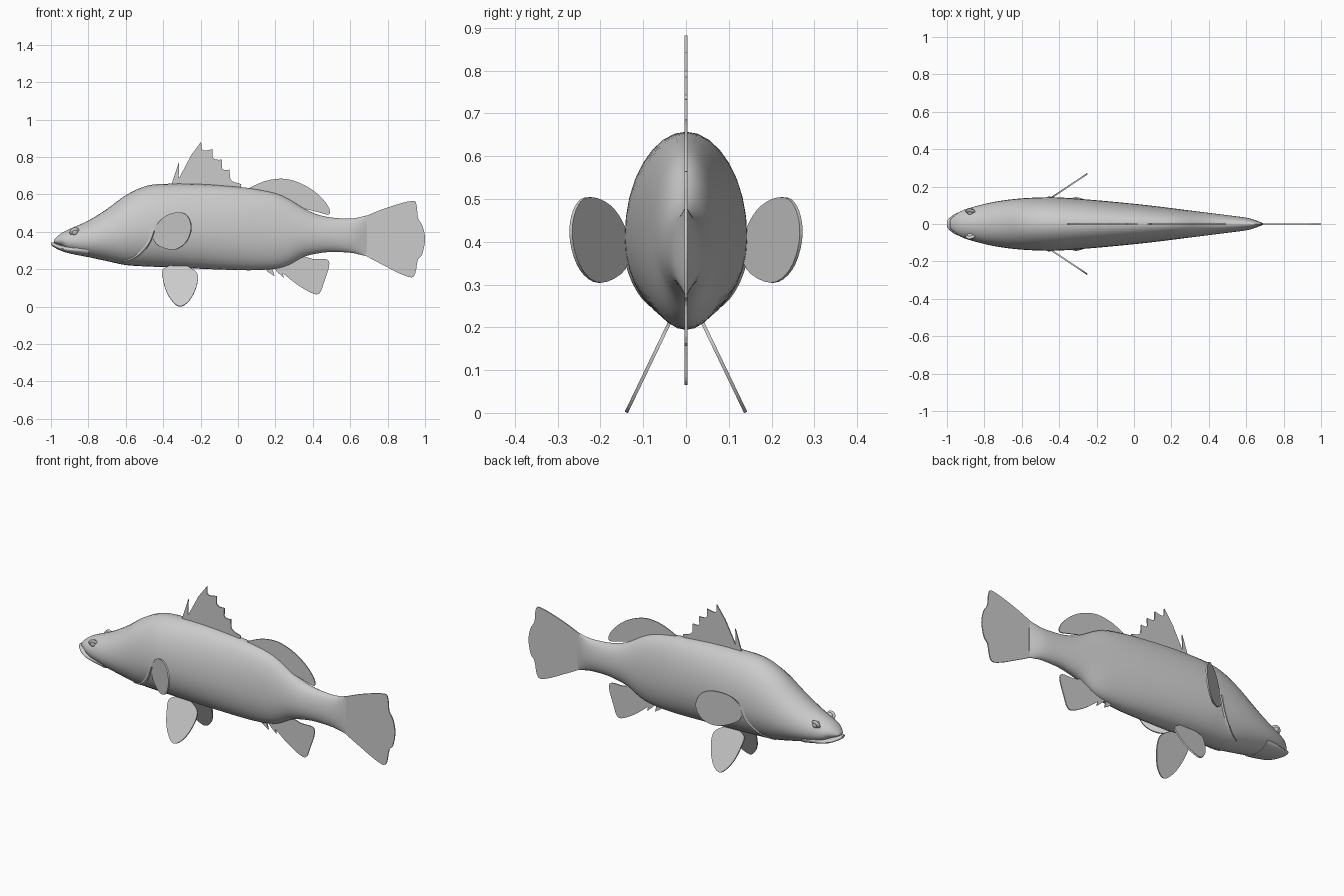
import bpy, bmesh, math
from mathutils import Vector

cube = bpy.data.objects.get("Cube")
if cube:
    bpy.data.objects.remove(cube, do_unlink=True)

grey = bpy.data.materials.new("plain_grey")
grey.use_nodes = True
colour = (0.6, 0.6, 0.6, 1)
grey.diffuse_color = colour
grey.node_tree.nodes["Principled BSDF"].inputs["Base Color"].default_value = colour


def finish(name, bm, smooth_angle=None):
    """Turn a bmesh into a named, coloured object."""
    bmesh.ops.recalc_face_normals(bm, faces=bm.faces[:])
    mesh = bpy.data.meshes.new(name)
    bm.to_mesh(mesh)
    bm.free()
    mesh.materials.append(grey)
    obj = bpy.data.objects.new(name, mesh)
    bpy.context.collection.objects.link(obj)
    if smooth_angle:
        bpy.ops.object.select_all(action='DESELECT')
        obj.select_set(True)
        bpy.context.view_layer.objects.active = obj
        bpy.ops.object.shade_smooth_by_angle(angle=math.radians(smooth_angle))
    return obj


def spline(points, steps, closed=False):
    """Smooth curve through the points (any dimension)."""
    n = len(points)
    pick = (lambda i: points[i % n]) if closed else (lambda i: points[max(0, min(n - 1, i))])
    out = []
    for i in range(n if closed else n - 1):
        a, b, c, d = (Vector(pick(i + k)) for k in (-1, 0, 1, 2))
        for s in range(steps):
            t = s / steps
            out.append(b + (c - a) * (t / 2) + (a * 2 - b * 5 + c * 4 - d) * (t * t / 2)
                       + (b * 3 - a - c * 3 + d) * (t ** 3 / 2))
    if not closed:
        out.append(Vector(points[-1]))
    return out


def section(station, angle):
    """Point on an oval section; station = x, top, bottom, half width."""
    x, top, bottom, width = station
    mid = bottom + (top - bottom) * 0.45
    s = math.sin(angle)
    return Vector((x, width * math.cos(angle), mid + s * ((top - mid) if s > 0 else (mid - bottom))))


def loft(name, stations, sides=32):
    bm = bmesh.new()
    rings = [[bm.verts.new(section(st, math.tau * i / sides)) for i in range(sides)]
             for st in stations]
    for a, b in zip(rings, rings[1:]):
        for i in range(sides):
            j = (i + 1) % sides
            bm.faces.new((a[i], a[j], b[j], b[i]))
    bm.faces.new(rings[0])
    bm.faces.new(rings[-1])
    return finish(name, bm, 50)


def fin(name, outline, place=lambda x, z: (x, 0, z), thickness=0.006):
    """Thin plate from an x, z outline."""
    bm = bmesh.new()
    bm.faces.new([bm.verts.new(place(p[0], p[1])) for p in outline])
    obj = finish(name, bm)
    mod = obj.modifiers.new("thickness", 'SOLIDIFY')
    mod.thickness = thickness
    mod.offset = 0
    return obj


# Body: x, top, bottom, half width
BODY = spline([
    (-.985, .355, .342, .018), (-.97, .372, .334, .036), (-.94, .395, .32, .06),
    (-.9, .415, .292, .079), (-.8, .46, .265, .107), (-.7, .522, .243, .126),
    (-.6, .595, .222, .137), (-.5, .642, .215, .142), (-.4, .656, .211, .142),
    (-.2, .655, .202, .127), (0, .64, .195, .108), (.1, .627, .195, .097),
    (.2, .606, .202, .085), (.27, .576, .222, .076), (.35, .527, .265, .066),
    (.42, .494, .283, .057), (.5, .476, .292, .047), (.6, .47, .288, .034),
    (.65, .478, .278, .02), (.69, .488, .268, .004)], 4)
loft("body", BODY)

# Lower jaw sticks out a little past the upper lip
loft("lower_jaw", spline([
    (-1, .342, .33, .014), (-.985, .342, .318, .034), (-.95, .33, .3, .057),
    (-.9, .33, .284, .073), (-.8, .35, .264, .09)], 4), 24)


def skin(x, z):
    """Half width of the body at x, z."""
    a, b = next((a, b) for a, b in zip(BODY, BODY[1:]) if a[0] <= x <= b[0])
    _, top, bottom, width = a.lerp(b, (x - a[0]) / (b[0] - a[0]))
    mid = bottom + (top - bottom) * 0.45
    r = (z - mid) / ((top - mid) if z > mid else (mid - bottom))
    return width * math.sqrt(max(0, 1 - r * r))


# Fins on the centre line
fin("tail_fin", spline([
    (.62, .45), (.68, .482), (.8, .53), (.93, .565), (.955, .54), (.962, .475), (.987, .43),
    (1, .36), (.985, .28), (.962, .25), (.94, .162), (.88, .17), (.78, .22), (.68, .273),
    (.62, .31)], 4, True))
fin("rear_dorsal_fin", spline([
    (.04, .61), (.08, .643), (.16, .675), (.25, .683), (.34, .657), (.42, .607), (.48, .54),
    (.487, .493), (.42, .507), (.33, .53), (.2, .57)], 4, True))
fin("anal_fin", spline([
    (.19, .22), (.25, .17), (.32, .115), (.4, .07), (.437, .073), (.46, .13), (.487, .215),
    (.475, .252), (.4, .255), (.33, .27), (.25, .24)], 4, True))
fin("dorsal_spike", [(-.36, .64), (-.34, .7), (-.315, .775), (-.317, .7), (-.31, .64)])

# Spiny dorsal fin: webbing sags between the spine tips
tips = [(-.197, .882), (-.135, .842), (-.085, .785), (-.045, .732), (.018, .655)]
edge = [(-.34, .64), (-.3, .715), (-.25, .81)]
for a, b in zip(tips, tips[1:]):
    for k in range(6):
        t = k / 6
        sag = 0.035 * math.sin(math.pi * math.sqrt(t))
        edge.append((a[0] + (b[0] - a[0]) * t - sag / 4, a[1] + (b[1] - a[1]) * t - sag))
fin("spiny_dorsal_fin", edge + [tips[-1], (.01, .61)])

# Short spines ahead of the anal fin
for i in range(2):
    x = .13 + i * .05
    fin("anal_spine", [(x, .22), (x + .03, .185), (x + .065, .163 - i * .01), (x + .05, .22)])

# Paired parts
pectoral = spline([(-.45, .4), (-.41, .465), (-.35, .499), (-.29, .5), (-.256, .46),
                   (-.252, .4), (-.285, .335), (-.35, .304), (-.435, .335)], 4, True)
pelvic = spline([(-.4, .2), (-.4, .14), (-.378, .07), (-.34, .017), (-.305, .001),
                 (-.262, .03), (-.23, .085), (-.214, .15), (-.23, .19), (-.31, .225)], 4, True)
for side, word in ((-1, "right"), (1, "left")):
    # the fish swims toward -x, its flanks face -y and +y
    fin("pectoral_fin_" + word, pectoral,
        lambda x, z: (x, side * (.135 + (x + .45) * .67), z), 0.008)
    fin("pelvic_fin_" + word, pelvic,
        lambda x, z: (x, side * (.14 - z * .48), z), 0.008)

    # Eye: socket rim and ball
    ex, ez = -.873, .398
    ey = skin(ex, ez)
    for name, radius, depth in (("eye_rim_", .028, .012), ("eye_", .019, .02)):
        bm = bmesh.new()
        bmesh.ops.create_uvsphere(bm, u_segments=20, v_segments=10, radius=radius)
        ball = finish(name + word, bm, 60)
        ball.scale = (1, depth / radius, 1)
        ball.rotation_euler = (-side * .5, 0, side * -.25)
        ball.location = (ex, side * (ey - .003), ez)

    # Gill cover edge: slim ridge lying on the skin
    bm = bmesh.new()
    rows = []
    for x, z in spline([(-.45, .41), (-.475, .345), (-.52, .29), (-.57, .255), (-.62, .242)], 5):
        y = skin(x, z)
        rows.append([bm.verts.new((x + dx, side * (y + dy), z - dx))
                     for dx, dy in ((-.02, -.003), (.002, .005), (.008, -.006))])
    for a, b in zip(rows, rows[1:]):
        for i in range(2):
            bm.faces.new((a[i], a[i + 1], b[i + 1], b[i]))
    finish("gill_cover_edge_" + word, bm, 40)
